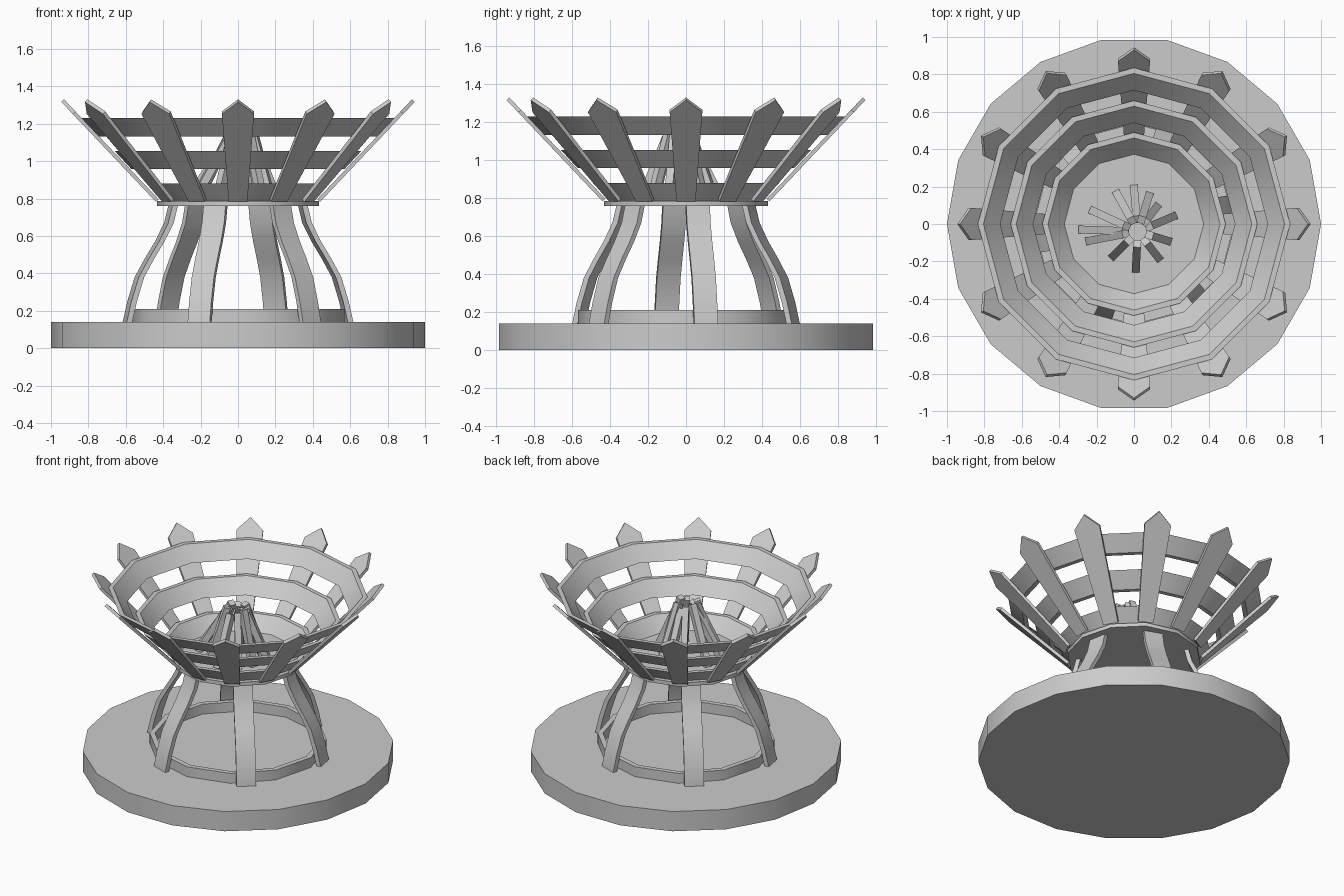
import bpy, bmesh, math
from mathutils import Vector, Matrix

cube = bpy.data.objects.get("Cube")
if cube:
    bpy.data.objects.remove(cube, do_unlink=True)

GREY = (0.6, 0.6, 0.6, 1)
metal = bpy.data.materials.new("plain grey")
metal.use_nodes = True
metal.diffuse_color = GREY
metal.node_tree.nodes["Principled BSDF"].inputs["Base Color"].default_value = GREY


def finish(name, bm, turn=0):
    """Turn the mesh about z, make it an object and smooth its soft edges."""
    bmesh.ops.recalc_face_normals(bm, faces=bm.faces)
    bm.transform(Matrix.Rotation(math.radians(turn), 4, 'Z'))
    mesh = bpy.data.meshes.new(name)
    bm.to_mesh(mesh)
    bm.free()
    mesh.materials.append(metal)
    obj = bpy.data.objects.new(name, mesh)
    bpy.context.collection.objects.link(obj)
    bpy.ops.object.select_all(action='DESELECT')
    obj.select_set(True)
    bpy.context.view_layer.objects.active = obj
    bpy.ops.object.shade_smooth_by_angle(angle=math.radians(31))


def disc(name, radius, sides, low, high):
    bm = bmesh.new()
    bmesh.ops.create_cone(bm, cap_ends=True, segments=sides, radius1=radius,
                          radius2=radius, depth=high - low,
                          matrix=Matrix.Translation((0, 0, (low + high) / 2)))
    finish(name, bm, 90)


def hoop(name, profile, sides=12):
    """Closed (radius, height) profile carried around the z axis."""
    bm = bmesh.new()
    loops = []
    for i in range(sides):
        a = math.tau * i / sides
        loops.append([bm.verts.new((r * math.cos(a), r * math.sin(a), z))
                      for r, z in profile])
    n = len(profile)
    for i in range(sides):
        p, q = loops[i], loops[(i + 1) % sides]
        for j in range(n):
            k = (j + 1) % n
            bm.faces.new((p[j], q[j], q[k], p[k]))
    finish(name, bm)


def prism(name, outline, push, turn):
    """Flat outline pushed out along a vector."""
    bm = bmesh.new()
    a = [bm.verts.new(p) for p in outline]
    b = [bm.verts.new(Vector(p) + Vector(push)) for p in outline]
    bm.faces.new(a)
    bm.faces.new(b)
    for i in range(len(a)):
        j = (i + 1) % len(a)
        bm.faces.new((a[i], a[j], b[j], b[i]))
    finish(name, bm, turn)


# Base, foot ring and bowl floor
disc("base", 1.0, 18, 0, 0.14)
hoop("foot_ring", [(0.535, 0), (0.57, 0), (0.57, 0.21), (0.535, 0.21)])
disc("bowl_floor", 0.432, 12, 0.76, 0.786)

# Curved legs
outer = [(0.62, 0), (0.615, 0.14), (0.59, 0.25), (0.55, 0.38), (0.495, 0.48),
         (0.44, 0.57), (0.39, 0.67), (0.365, 0.77)]
inner = [(r - 0.03, z) for r, z in reversed(outer)]
for i in range(6):
    prism(f"leg_{i + 1}", [(r, -0.063, z) for r, z in outer + inner],
          (0, 0.126, 0), 10 + 60 * i)

# Sloping bands of the bowl
for name, r, z in (("lower_band", 0.49, 0.88), ("middle_band", 0.66, 1.055),
                   ("upper_band", 0.835, 1.23)):
    hoop(name, [(r, z), (r - 0.03, z), (r - 0.12, z - 0.097), (r - 0.09, z - 0.097)])

# Pointed slats around the bowl
foot, tip = Vector((0.425, 0, 0.797)), Vector((0.93, 0, 1.33))
side = Vector((0, 1, 0))
shoulder = foot.lerp(tip, 0.88)
outline = [foot - side * 0.05, shoulder - side * 0.086, tip,
           shoulder + side * 0.086, foot + side * 0.05]
normal = side.cross(foot - tip).normalized()
if normal.x < 0:
    normal = -normal
for i in range(12):
    prism(f"slat_{i + 1}", outline, normal * 0.02, 30 * i)

# Leaning firewood sticks, their tops gathered in a crown
feet = [(0, 0.19), (-0.09, 0.16), (-0.22, 0.07), (-0.28, -0.03), (-0.24, -0.09),
        (-0.11, -0.17), (0.01, -0.24), (0.13, -0.18), (0.18, -0.09),
        (0.21, 0.04), (0.12, 0.09), (0.08, 0.15)]
for i, (x, y) in enumerate(feet):
    start = Vector((x, y, 0.785))
    away = Vector((x - 0.02, y + 0.04, 0)).normalized()
    end = Vector((0.02, -0.04, 1.12 + 0.015 * (i % 3))) + away * 0.065
    axis = end - start
    bm = bmesh.new()
    bmesh.ops.create_cube(bm, size=1)
    bm.transform(Matrix.LocRotScale((start + end) / 2, axis.to_track_quat('Z', 'Y'),
                                    (0.042, 0.042, axis.length)))
    finish(f"stick_{i + 1}", bm)
